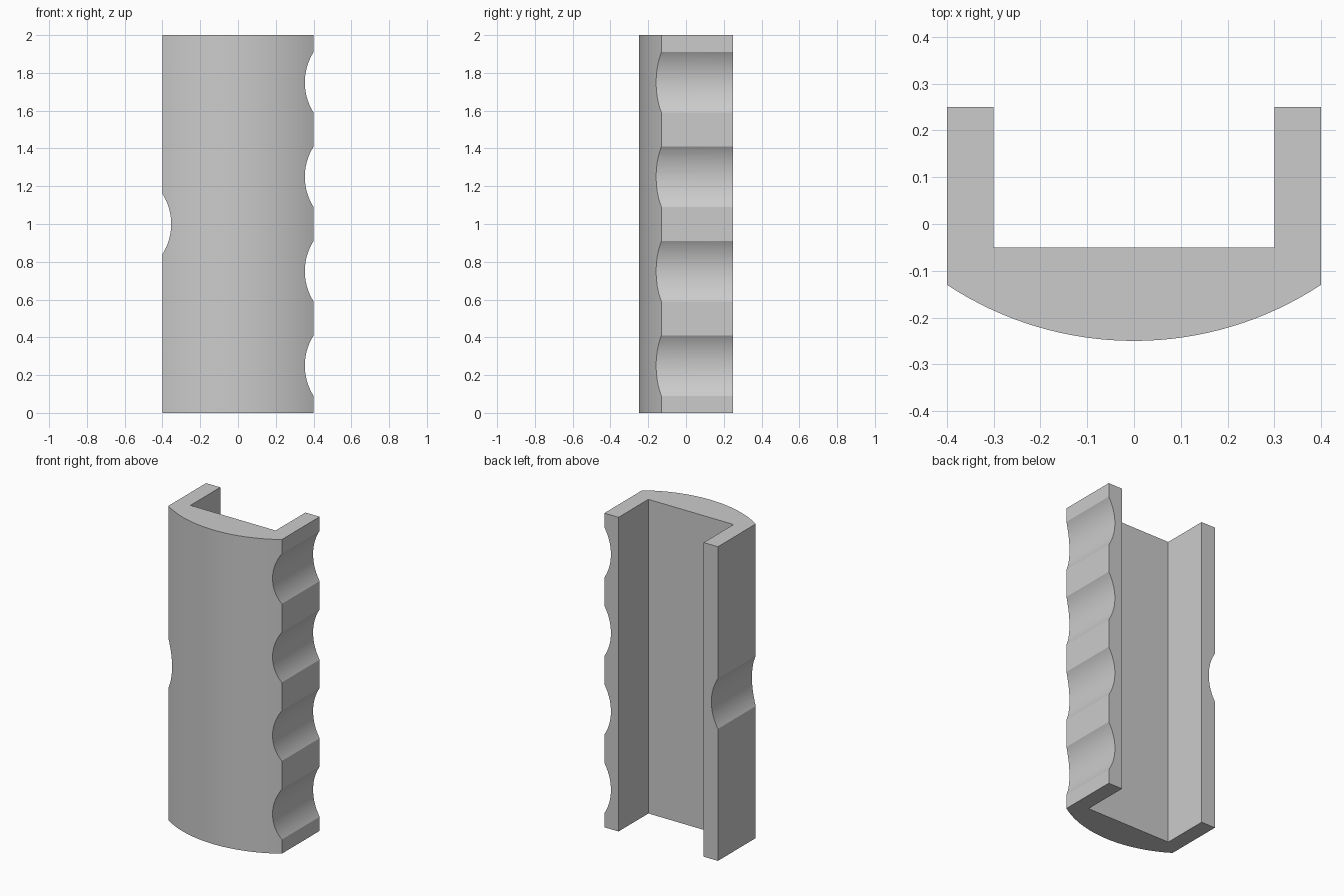
import bpy
import bmesh
from math import asin, cos, pi, radians, sin
from mathutils import Matrix

if "Cube" in bpy.data.objects:
    bpy.data.objects.remove(bpy.data.objects["Cube"])

HEIGHT = 2.0
HALF_WIDTH, FRONT, BACK = 0.4, -0.25, 0.25
SHOULDER = -0.13
NOTCH_RADIUS, NOTCH_HALF = 0.3, 0.16

grey = bpy.data.materials.new("plain grey")
grey.use_nodes = True
grey.diffuse_color = (0.6, 0.6, 0.6, 1)
grey.node_tree.nodes["Principled BSDF"].inputs["Base Color"].default_value = (0.6, 0.6, 0.6, 1)


def add_object(name, bm):
    bmesh.ops.recalc_face_normals(bm, faces=bm.faces)
    mesh = bpy.data.meshes.new(name)
    bm.to_mesh(mesh)
    bm.free()
    mesh.materials.append(grey)
    obj = bpy.data.objects.new(name, mesh)
    bpy.context.collection.objects.link(obj)
    return obj


# Channel profile: bowed front, square recess at the back
rise = SHOULDER - FRONT
radius = (HALF_WIDTH ** 2 + rise ** 2) / (2 * rise)
sweep = asin(HALF_WIDTH / radius)
steps = 32
profile = []
for i in range(steps + 1):
    a = sweep * (2 * i / steps - 1)
    profile.append((radius * sin(a), FRONT + radius * (1 - cos(a))))
profile += [(0.4, BACK), (0.3, BACK), (0.3, -0.05),
            (-0.3, -0.05), (-0.3, BACK), (-0.4, BACK)]

bm = bmesh.new()
base = bm.faces.new([bm.verts.new((x, y, 0)) for x, y in profile])
walls = bmesh.ops.extrude_face_region(bm, geom=[base])["geom"]
bmesh.ops.translate(bm, vec=(0, 0, HEIGHT),
                    verts=[v for v in walls if isinstance(v, bmesh.types.BMVert)])
grip = add_object("grip_shell", bm)

# Finger notches on the left edge, one thumb notch on the right edge
offset = HALF_WIDTH + (NOTCH_RADIUS ** 2 - NOTCH_HALF ** 2) ** 0.5
notches = [(offset, z) for z in (0.25, 0.75, 1.25, 1.75)] + [(-offset, 1.0)]
for x, z in notches:
    bm = bmesh.new()
    bmesh.ops.create_cone(bm, cap_ends=True, segments=96, radius1=NOTCH_RADIUS,
                          radius2=NOTCH_RADIUS, depth=1,
                          matrix=Matrix.Translation((x, 0, z)) @ Matrix.Rotation(pi / 2, 4, "X"))
    cutter = add_object("notch_cutter", bm)
    cutter.hide_render = True
    cut = grip.modifiers.new("notch", "BOOLEAN")
    cut.operation = "DIFFERENCE"
    cut.solver = "EXACT"
    cut.object = cutter
    bpy.context.view_layer.objects.active = grip
    bpy.ops.object.modifier_apply(modifier=cut.name)
    bpy.data.objects.remove(cutter)

# Round surfaces smooth, corners crisp
bpy.ops.object.select_all(action="DESELECT")
grip.select_set(True)
bpy.context.view_layer.objects.active = grip
bpy.ops.object.shade_smooth_by_angle(angle=radians(20))
